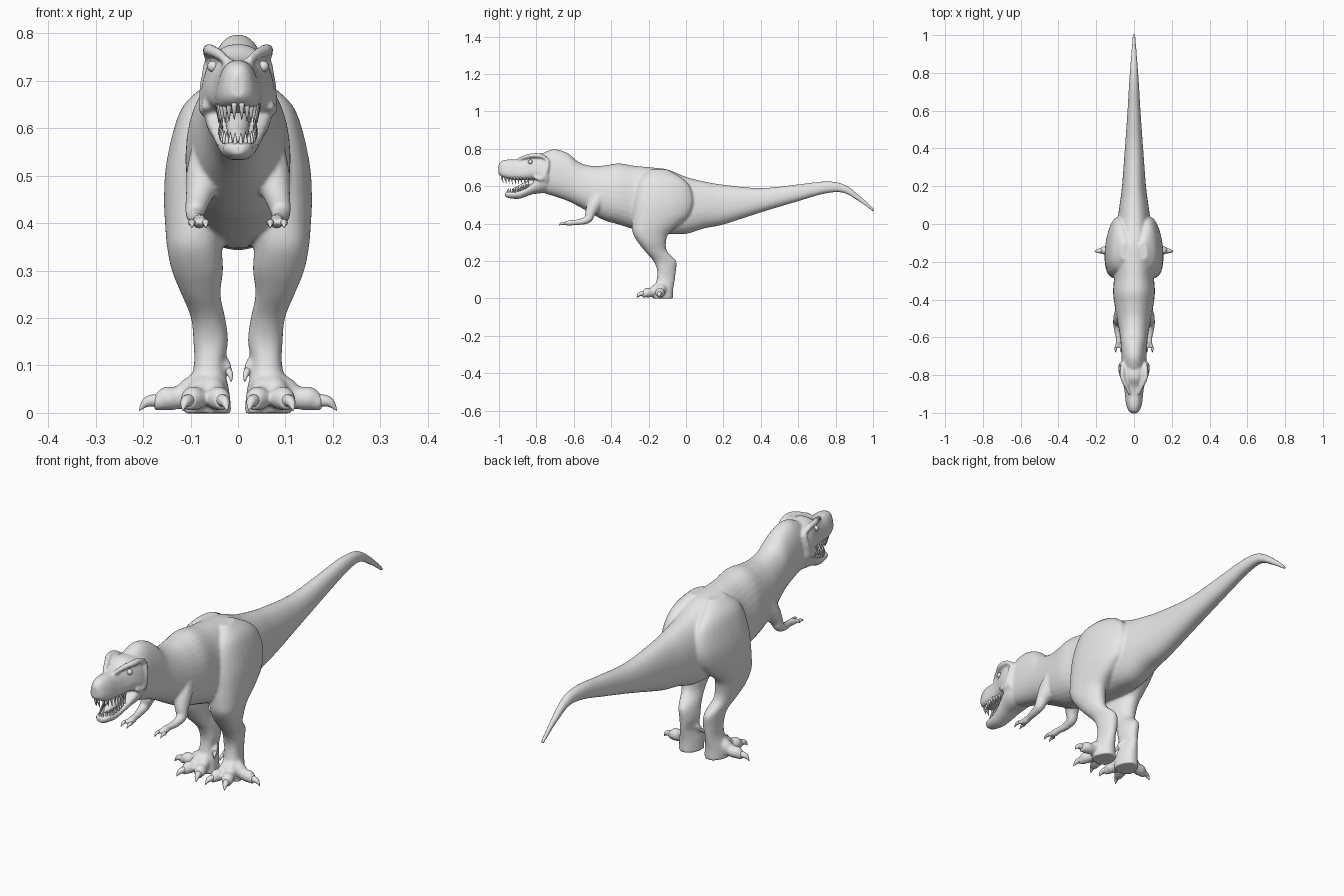
import bpy
import bmesh
from math import cos, sin, pi, copysign
from mathutils import Vector

cube = bpy.data.objects.get("Cube")
if cube:
    bpy.data.objects.remove(cube, do_unlink=True)

grey = bpy.data.materials.new("plain grey")
grey.use_nodes = True
grey.diffuse_color = (.8, .8, .8, 1)
grey.node_tree.nodes["Principled BSDF"].inputs["Base Color"].default_value = (.8, .8, .8, 1)

SIDES = (1, -1)


def refine(rows, steps=4):
    """Catmull-Rom interpolation of tuples of any length."""
    rows = [rows[0], *rows, rows[-1]]
    out = []
    for a, b, c, d in zip(rows, rows[1:], rows[2:], rows[3:]):
        for k in range(steps):
            t = k / steps
            out.append([q + .5 * t * (r - p + t * (2 * p - 5 * q + 4 * r - s + t * (3 * (q - r) + s - p)))
                        for p, q, r, s in zip(a, b, c, d)])
    return out + [list(rows[-1])]


def bridge(bm, rings):
    """Skin a list of point rings and cap both ends."""
    rings = [[bm.verts.new(p) for p in ring] for ring in rings]
    count = len(rings[0])
    for low, high in zip(rings, rings[1:]):
        for i in range(count):
            j = (i + 1) % count
            bm.faces.new((low[i], low[j], high[j], high[i]))
    bm.faces.new(rings[0])
    bm.faces.new(rings[-1])


def outline(count, fullness, taper):
    """Unit cross-section, rounder or boxier, narrowing along its second axis."""
    points = []
    for i in range(count):
        a = 2 * pi * (i + .5) / count
        u, v = [copysign(abs(f) ** fullness, f) for f in (cos(a), sin(a))]
        points.append((u * (1 - taper * v), v))
    return points


def slices_along_y(bm, rows, fullness=.9, taper=.1):
    """Rows hold y, top, bottom, half width."""
    shape = outline(32, fullness, taper)
    bridge(bm, [[(w * u, y, (top + low) / 2 + v * (top - low) / 2) for u, v in shape]
                for y, top, low, w in refine(rows)])


def slices_along_z(bm, rows, side, fullness=.9, taper=.2):
    """Rows hold z, front, back, inner x, outer x."""
    shape = outline(32, fullness, taper)
    bridge(bm, [[(side * ((a + b) / 2 + u * (b - a) / 2), (f + k) / 2 + v * (k - f) / 2, z) for u, v in shape]
                for z, f, k, a, b in refine(rows)])


def tube(bm, rows, side=1, count=12, steps=3):
    """Round tube through rows of x, y, z, radius."""
    rows = refine(rows, steps)
    path = [Vector((side * x, y, z)) for x, y, z, r in rows]
    span = (path[-1] - path[0]).normalized()
    guide = Vector((1, 0, 0)) if abs(span.x) < .7 else Vector((0, 1, 0))
    rings = []
    for i, (p, row) in enumerate(zip(path, rows)):
        ahead = (path[min(i + 1, len(path) - 1)] - path[max(i - 1, 0)]).normalized()
        u = (guide - ahead * guide.dot(ahead)).normalized()
        v = ahead.cross(u)
        rings.append([p + max(row[3], .0005) * (u * cos(2 * pi * k / count) + v * sin(2 * pi * k / count))
                      for k in range(count)])
    bridge(bm, rings)


def finish(name, bm):
    bmesh.ops.recalc_face_normals(bm, faces=bm.faces)
    mesh = bpy.data.meshes.new(name)
    bm.to_mesh(mesh)
    bm.free()
    mesh.materials.append(grey)
    for face in mesh.polygons:
        face.use_smooth = True
    obj = bpy.data.objects.new(name, mesh)
    bpy.context.collection.objects.link(obj)
    return obj


skin, claws, teeth, eyes, tongue = [bmesh.new() for part in range(5)]

# Neck, torso and tail
slices_along_y(skin, [
    (-.8, .755, .6, .05), (-.76, .78, .565, .062), (-.7, .798, .545, .066), (-.63, .775, .52, .07),
    (-.57, .727, .49, .077), (-.5, .708, .45, .09), (-.43, .712, .415, .102), (-.36, .722, .395, .11),
    (-.28, .71, .37, .105), (-.2, .702, .35, .11), (-.1, .69, .345, .105), (0, .65, .345, .09),
    (.1, .625, .375, .076), (.2, .608, .395, .063), (.4, .59, .46, .048), (.6, .61, .52, .034),
    (.74, .625, .56, .026), (.84, .612, .565, .019), (.93, .549, .515, .012), (1.003, .48, .462, .007)])

# Upper head and lower jaw
slices_along_y(skin, [
    (-1.002, .715, .665, .014), (-.985, .735, .65, .03), (-.95, .743, .638, .041), (-.9, .743, .632, .046),
    (-.86, .753, .632, .052), (-.82, .775, .633, .064), (-.78, .775, .62, .074), (-.745, .765, .6, .075),
    (-.73, .75, .61, .06)], .75, .22)
slices_along_y(skin, [
    (-.967, .565, .545, .015), (-.95, .57, .537, .028), (-.9, .575, .532, .038), (-.86, .59, .543, .046),
    (-.82, .617, .557, .056), (-.77, .66, .563, .068), (-.73, .67, .57, .06)], .8, -.2)

for side in SIDES:
    # Brow ridge and cheek
    tube(skin, [(.024, -.9, .742, .008), (.04, -.86, .756, .011), (.06, -.815, .765, .013),
                (.062, -.77, .76, .012), (.06, -.74, .74, .01)], side)
    tube(skin, [(.066, -.81, .65, .01), (.07, -.77, .64, .014), (.068, -.745, .69, .013),
                (.062, -.74, .74, .01)], side)
    ball = bmesh.ops.create_uvsphere(eyes, u_segments=16, v_segments=10, radius=.012)
    bmesh.ops.translate(eyes, verts=ball["verts"], vec=(side * .053, -.832, .73))

    # Thigh, shin and ankle
    slices_along_z(skin, [
        (.69, -.19, -.1, .02, .07), (.65, -.24, -.03, .02, .112), (.6, -.268, .02, .01, .133),
        (.52, -.285, .04, .005, .15), (.45, -.29, .02, .01, .154), (.4, -.29, -.03, .025, .152),
        (.35, -.285, -.09, .035, .148), (.3, -.257, -.107, .033, .138), (.25, -.217, -.1, .038, .118),
        (.2, -.174, -.053, .028, .098), (.15, -.154, -.054, .022, .093), (.1, -.157, -.06, .03, .092),
        (.05, -.17, -.068, .02, .105), (-.001, -.175, -.068, .015, .11)], side)

    # Three toes with claws
    root = Vector((.065, -.13, 0))
    for tip in (Vector((.106, -.235, 0)), Vector((.032, -.232, 0)), Vector((.178, -.142, 0))):
        bone = [(0, .058, .036), (.3, .046, .03), (.52, .032, .024), (.75, .03, .026), (.9, .023, .019), (1, .022, .016)]
        tube(skin, [(*root.lerp(tip, t).xy, z, r) for t, z, r in bone], side)
        ahead = (tip - root).normalized()
        nail = [(-.012, .026, .014), (.008, .025, .012), (.02, .018, .008), (.03, .005, .001)]
        tube(claws, [(*(tip + ahead * t).xy, z, r) for t, z, r in nail], side)

    # Small inner toe
    tube(skin, [(.045, -.1, .125, .014), (.028, -.118, .105, .012), (.02, -.132, .088, .01)], side)
    tube(claws, [(.021, -.128, .09, .008), (.016, -.142, .08, .006), (.014, -.146, .066, .001)], side)

    # Arm, two fingers and their claws
    tube(skin, [(.055, -.46, .55, .045), (.07, -.49, .5, .04), (.083, -.512, .455, .028),
                (.09, -.522, .425, .022), (.089, -.56, .41, .017), (.083, -.6, .406, .014),
                (.081, -.625, .403, .016), (.08, -.64, .401, .01)], side)
    for x in (.068, .097):
        tube(skin, [(.081, -.615, .404, .011), ((x + .08) / 2, -.638, .403, .01), (x, -.656, .4, .009)], side)
        tube(claws, [(x, -.65, .401, .008), (x, -.667, .4, .006), (x, -.68, .39, .001)], side)

    # Teeth follow the curve of each jaw
    for k in range(9):
        t = k / 8
        bend = (1 - (1 - t) ** 3)
        x, y = .008 + .034 * bend, -.985 + .135 * t
        length = .026 + .008 * sin(pi * t)
        tube(teeth, [(x, y, .653, .0055), (x, y + .002, .64, .005), (x * .98, y + .008, .643 - length, .0005)],
             side, 8, 2)
        x, y, base = .006 + .03 * bend, -.955 + .11 * t, .563 + .03 * t ** 2
        tube(teeth, [(x, y, base, .005), (x, y + .001, base + .012, .004), (x, y + .006, base + .028, .0005)],
             side, 8, 2)

# Tongue
tube(tongue, [(0, -.79, .62, .026), (0, -.84, .605, .025), (0, -.88, .588, .021),
              (0, -.91, .58, .016), (0, -.93, .578, .006)], 1, 16, 4)

# Fuse the overlapping volumes into one continuous hide
hide = finish("body", skin)
fuse = hide.modifiers.new("fuse", "REMESH")
fuse.mode = "VOXEL"
fuse.voxel_size = .006
fuse.use_smooth_shade = True
relax = hide.modifiers.new("relax", "SMOOTH")
relax.factor = .5
relax.iterations = 4

for label, part in (("claws", claws), ("teeth", teeth), ("eyes", eyes), ("tongue", tongue)):
    finish(label, part)
